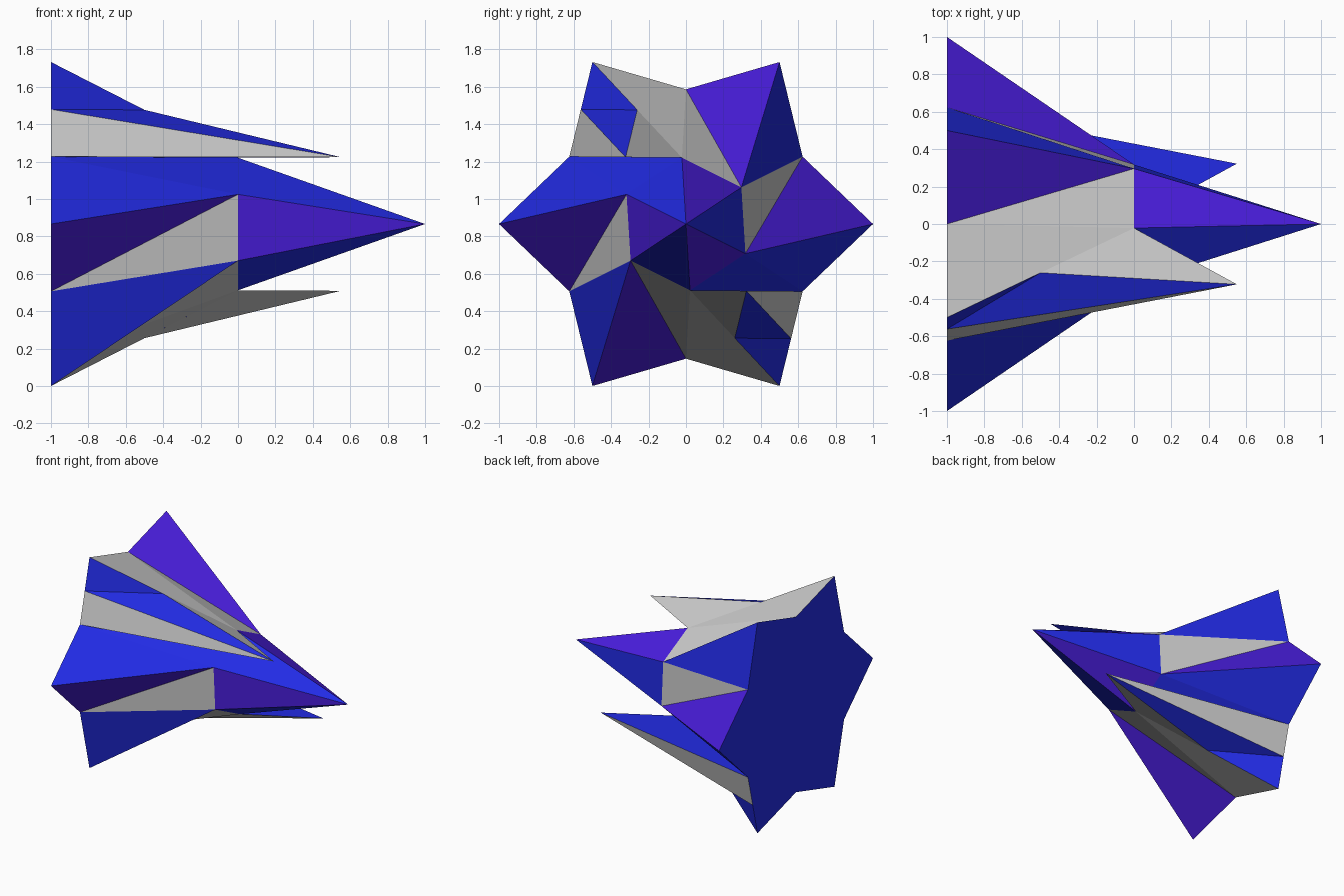
import bpy
from math import sin, cos, radians
from mathutils import Vector

if "Cube" in bpy.data.objects:
    bpy.data.objects.remove(bpy.data.objects["Cube"])

CZ = 0.866  # height of the long axis


def material(name, rgb):
    m = bpy.data.materials.new(name)
    m.diffuse_color = (*rgb, 1)
    m.use_nodes = True
    m.node_tree.nodes["Principled BSDF"].inputs["Base Color"].default_value = m.diffuse_color
    return m


MATS = [material("grey", (0.8, 0.8, 0.8)),
        material("blue", (0.016, 0.024, 0.78)),
        material("purple", (0.07, 0.013, 0.75))]
GREY, BLUE, PURPLE = range(3)


def polar(x, r, deg):
    a = radians(deg)
    return Vector((x, r * cos(a), CZ + r * sin(a)))


def tip(k):
    return polar(-1, 1, 60 * k)


def notch(k):
    return polar(-1, 0.72, 60 * k + 30)


def ring(k):
    return polar(0, 0.355, 60 * k + 33.5)


def build(name, faces):
    """faces: list of (colour, corner points); shared corners are merged."""
    index, polys = {}, []
    for _, pts in faces:
        polys.append([index.setdefault(tuple(round(c, 4) for c in p), len(index))
                      for p in pts])
    me = bpy.data.meshes.new(name)
    me.from_pydata(list(index), [], polys)
    for m in MATS:
        me.materials.append(m)
    for poly, (colour, _) in zip(me.polygons, faces):
        poly.material_index = colour
    ob = bpy.data.objects.new(name, me)
    bpy.context.collection.objects.link(ob)


# Star-shaped body: flat back, teeth tapering to a six-sided ring
body = [(BLUE, [p for k in range(6, 0, -1) for p in (notch(k), tip(k))])]
for k in range(6):
    special = k in (2, 5)
    body.append((BLUE if special else GREY, (notch(k), ring(k), ring(k - 1))))
    body.append((GREY if special else BLUE, (tip(k), ring(k - 1), notch(k - 1))))
    if not special:
        body.append((PURPLE, (tip(k), notch(k), ring(k - 1))))
build("star_body", body)

# Six-sided pointed nose
apex = Vector((1, 0, CZ))
build("nose_cone", [(BLUE if k % 2 else PURPLE, (apex, ring(k), ring(k + 1)))
                    for k in range(6)])

# Two spikes pulled forward from opposite teeth
for k, side in ((2, "upper"), (5, "lower")):
    p, q, b = tip(k), notch(k), ring(k - 1)
    outer, inner, point = (p + q) / 2, (p + b) / 2, (q + b) / 2
    point.x = 0.55
    build(side + "_spike", [(BLUE, (p, outer, inner)),
                            (GREY, (outer, q, point)),
                            (BLUE, (outer, point, inner)),
                            (GREY, (inner, point, b)),
                            (BLUE, (q, b, point))])
